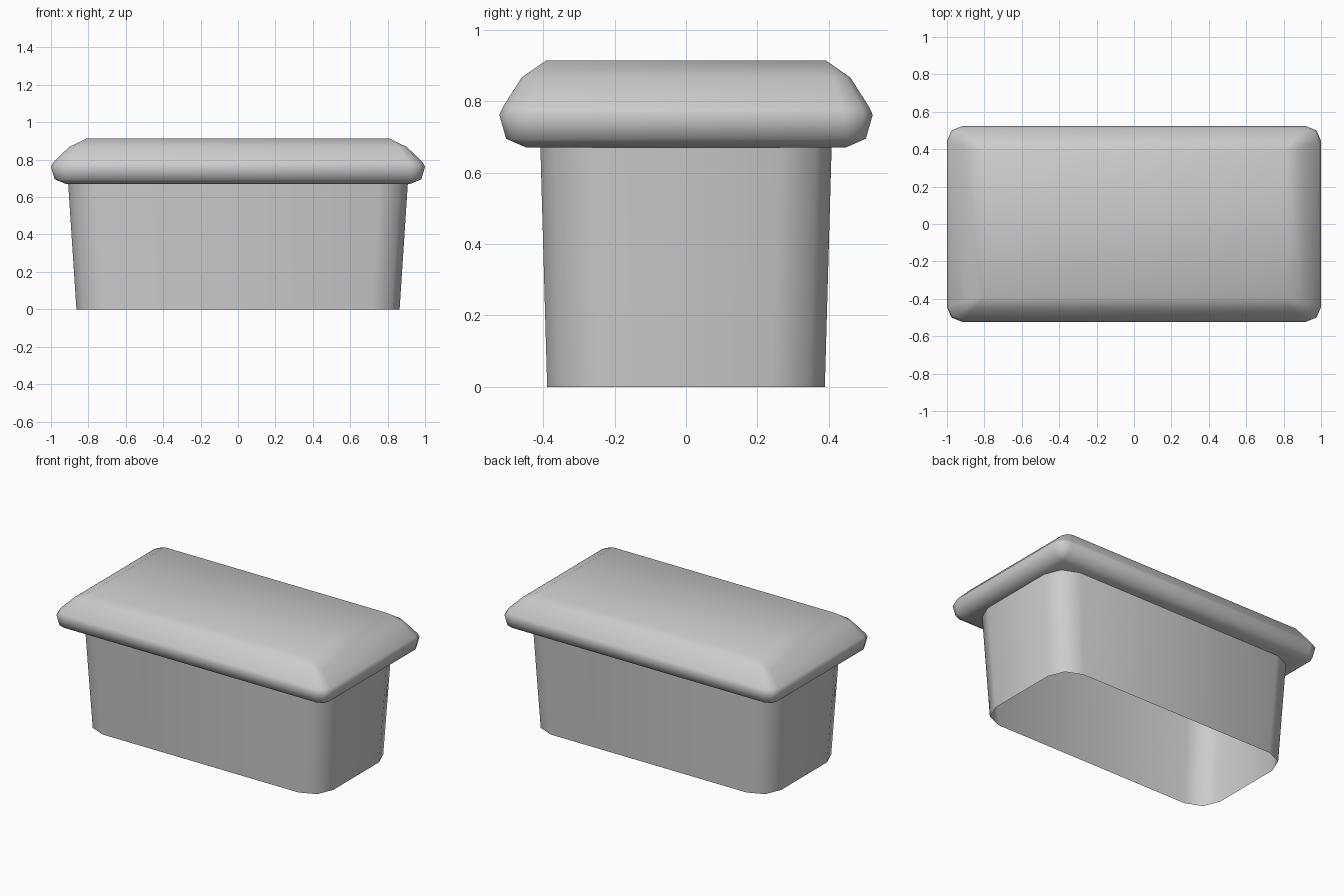
import bpy, bmesh
from math import cos, sin, pi

cube = bpy.data.objects.get("Cube")
if cube:
    bpy.data.objects.remove(cube, do_unlink=True)

grey = bpy.data.materials.new("plain grey")
grey.use_nodes = True
colour = (0.6, 0.6, 0.6, 1)
grey.diffuse_color = colour
grey.node_tree.nodes["Principled BSDF"].inputs["Base Color"].default_value = colour


def ring(bm, hx, hy, r, z):
    """Rectangle with two-segment rounded corners."""
    verts = []
    for i, (sx, sy) in enumerate([(1, 1), (-1, 1), (-1, -1), (1, -1)]):
        for k in range(3):
            a = (i + k / 2) * pi / 2
            verts.append(bm.verts.new((sx * (hx - r) + r * cos(a),
                                       sy * (hy - r) + r * sin(a), z)))
    return verts


def loft(name, sections, capped):
    bm = bmesh.new()
    rings = [ring(bm, *s) for s in sections]
    for low, high in zip(rings, rings[1:]):
        for i in range(len(low)):
            j = (i + 1) % len(low)
            bm.faces.new((low[i], low[j], high[j], high[i]))
    if capped:
        bm.faces.new(rings[0][::-1])
        bm.faces.new(rings[-1])
    # Square-cornered rings collapse to single corner points
    bmesh.ops.remove_doubles(bm, verts=bm.verts[:], dist=0.0005)
    mesh = bpy.data.meshes.new(name)
    bm.to_mesh(mesh)
    bm.free()
    mesh.materials.append(grey)
    mesh.shade_smooth()
    obj = bpy.data.objects.new(name, mesh)
    bpy.context.collection.objects.link(obj)
    return obj


# Tapered tub wall, open underneath
loft("tub_wall", [(0.864, 0.389, 0.15, 0), (0.908, 0.408, 0.15, 0.672)], False)

# Overhanging lid: rolled lower rim, sloping shoulder, flat top
loft("lid", [(0.92, 0.447, 0, 0.67),
             (0.98, 0.504, 0.055, 0.695),
             (1.0, 0.523, 0.08, 0.762),
             (0.988, 0.513, 0.075, 0.784),
             (0.904, 0.46, 0.045, 0.867),
             (0.808, 0.392, 0, 0.914)], True)
